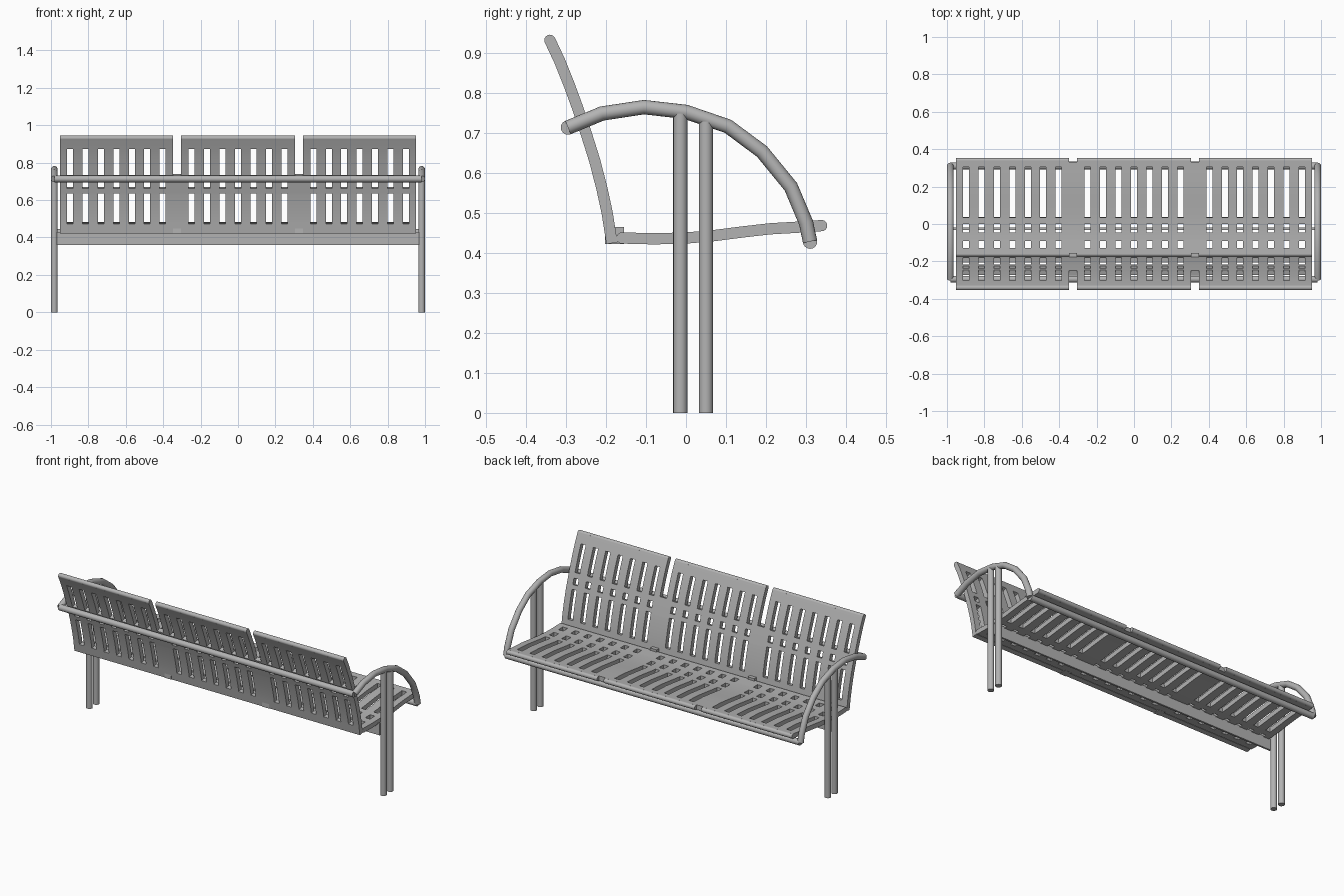
import bpy
import bmesh
import math
from mathutils import Vector

if "Cube" in bpy.data.objects:
    bpy.data.objects.remove(bpy.data.objects["Cube"], do_unlink=True)

steel = bpy.data.materials.new("grey_steel")
steel.use_nodes = True
GREY = (0.45, 0.45, 0.45, 1)
steel.diffuse_color = GREY
steel.node_tree.nodes["Principled BSDF"].inputs["Base Color"].default_value = GREY

PIPE = 0.018      # frame tube radius
SHEET = 0.028     # slotted sheet thickness
ARM_X = 0.982


def finish(ob, smooth=True):
    """Give the object its colour and shading."""
    ob.data.materials.append(steel)
    bpy.ops.object.select_all(action="DESELECT")
    ob.select_set(True)
    bpy.context.view_layer.objects.active = ob
    for m in list(ob.modifiers):
        bpy.ops.object.modifier_apply(modifier=m.name)
    if smooth:
        bpy.ops.object.shade_smooth_by_angle(angle=math.radians(35))
    return ob


def from_bmesh(name, bm):
    mesh = bpy.data.meshes.new(name)
    bm.to_mesh(mesh)
    bm.free()
    ob = bpy.data.objects.new(name, mesh)
    bpy.context.collection.objects.link(ob)
    return ob


def tube(name, points, radius, sides=16):
    """Sweep a circle along a path with mitred joints, capped at both ends."""
    bm = bmesh.new()
    pts = [Vector(p) for p in points]
    side = (pts[1] - pts[0]).orthogonal().normalized()
    if abs(pts[1].x - pts[0].x) < 0.001:
        side = Vector((1, 0, 0))
    rings = []
    for i, p in enumerate(pts):
        before = (p - pts[i - 1]).normalized() if i else Vector()
        after = (pts[i + 1] - p).normalized() if i < len(pts) - 1 else Vector()
        up = (before + after).normalized().cross(side)
        rings.append([bm.verts.new(p + radius * (side * math.cos(a) + up * math.sin(a)))
                      for a in (math.tau * k / sides for k in range(sides))])
    for a, b in zip(rings, rings[1:]):
        for k in range(sides):
            n = (k + 1) % sides
            bm.faces.new((a[k], a[n], b[n], b[k]))
    bm.faces.new(rings[0])
    bm.faces.new(rings[-1])
    bmesh.ops.recalc_face_normals(bm, faces=bm.faces)
    return finish(from_bmesh(name, bm))


def box(name, lo, hi):
    bm = bmesh.new()
    bmesh.ops.create_cube(bm, size=1)
    for v in bm.verts:
        v.co = [(a + b) / 2 + c * (b - a) for a, b, c in zip(lo, hi, v.co)]
    return finish(from_bmesh(name, bm), smooth=False)


# Panel layout across the bench
PANELS = [(-0.953, -0.348), (-0.304, 0.304), (0.348, 0.953)]
SLOTS = []
for x0, x1 in PANELS:
    mid = (x0 + x1) / 2
    SLOTS += [(mid + 0.0825 * k - 0.016, mid + 0.0825 * k + 0.016) for k in range(-3, 4)]


def inside(v, ranges):
    return any(a < v < b for a, b in ranges)


def interpolate(profile, t):
    for (t0, v0), (t1, v1) in zip(profile, profile[1:]):
        if t <= t1 + 1e-6:
            return v0 + (v1 - v0) * (t - t0) / (t1 - t0)
    return profile[-1][1]


def slotted_sheet(name, profile, holes, notches, place):
    """Curved sheet with rows of slots and notches between the panels."""
    xs = sorted({x for r in PANELS + SLOTS for x in r})
    ends = (profile[0][0], profile[-1][0])
    ts = {t for t, _ in profile} | {t for r in holes + notches for t in r}
    ts = sorted(t for t in ts if ends[0] <= t <= ends[1])
    bm = bmesh.new()
    grid = [[bm.verts.new(place(x, t, interpolate(profile, t))) for x in xs] for t in ts]
    for j in range(len(ts) - 1):
        t = (ts[j] + ts[j + 1]) / 2
        for i in range(len(xs) - 1):
            x = (xs[i] + xs[i + 1]) / 2
            if inside(x, SLOTS) and inside(t, holes):
                continue
            if not inside(x, PANELS) and inside(t, notches):
                continue
            bm.faces.new((grid[j][i], grid[j][i + 1], grid[j + 1][i + 1], grid[j + 1][i]))
    bmesh.ops.delete(bm, geom=[v for v in bm.verts if not v.link_faces], context="VERTS")
    ob = from_bmesh(name, bm)
    mod = ob.modifiers.new("thickness", "SOLIDIFY")
    mod.thickness = SHEET
    mod.offset = 0
    mod.use_even_offset = True
    return finish(ob)


# Backrest: profile is (height, depth)
BACK = [(0.424, -0.185), (0.5, -0.197), (0.56, -0.21), (0.63, -0.228), (0.7, -0.25),
        (0.76, -0.27), (0.82, -0.292), (0.88, -0.316), (0.931, -0.34)]
slotted_sheet("backrest", BACK, [(0.475, 0.64), (0.665, 0.7), (0.73, 0.88)],
              [(0.735, 0.931)], lambda x, z, y: (x, y, z))

# Seat: profile is (depth, height)
SEAT = [(-0.16, 0.437), (-0.08, 0.435), (0.0, 0.437), (0.07, 0.443),
        (0.14, 0.452), (0.21, 0.46), (0.28, 0.464), (0.339, 0.468)]
slotted_sheet("seat", SEAT, [(-0.13, -0.09), (-0.045, 0.0), (0.035, 0.305)],
              [(0.332, 0.339)], lambda x, y, z: (x, y, z))

# Rounded edges of each panel
for n, (x0, x1) in enumerate(PANELS, 1):
    for part, y, z in (("backrest_top_edge", -0.34, 0.931), ("seat_front_edge", 0.339, 0.468)):
        tube(f"{part}_{n}", [(x0, y, z), (x1, y, z)], SHEET / 2)
tube("seat_rear_edge", [(-0.953, -0.16, 0.437), (0.953, -0.16, 0.437)], SHEET / 2)

# Tabs joining seat and backrest
for side, s in (("left", 1), ("right", -1)):
    c = s * 0.326
    box(f"{side}_joining_tab", (c - 0.022, -0.203, 0.422), (c + 0.022, -0.155, 0.465))

# Armrests and leg pairs
ARM = [(-0.295, 0.713), (-0.21, 0.748), (-0.105, 0.764), (0.0, 0.752), (0.105, 0.716),
       (0.19, 0.653), (0.262, 0.565), (0.3, 0.475), (0.31, 0.428)]
for side, s in (("left", 1), ("right", -1)):
    x = s * ARM_X
    tube(f"{side}_armrest", [(x, y, z) for y, z in ARM], PIPE)
    tube(f"{side}_rear_leg", [(x, -0.014, 0), (x, -0.014, 0.748)], PIPE)
    tube(f"{side}_front_leg", [(x, 0.05, 0), (x, 0.05, 0.728)], PIPE)

# Long rails and the beam under the seat
for name, (y, z) in (("back_rail", ARM[0]), ("front_rail", ARM[-1])):
    tube(name, [(-ARM_X, y, z), (ARM_X, y, z)], PIPE)
box("seat_beam", (-0.968, -0.031, 0.36), (0.968, -0.02, 0.43))
